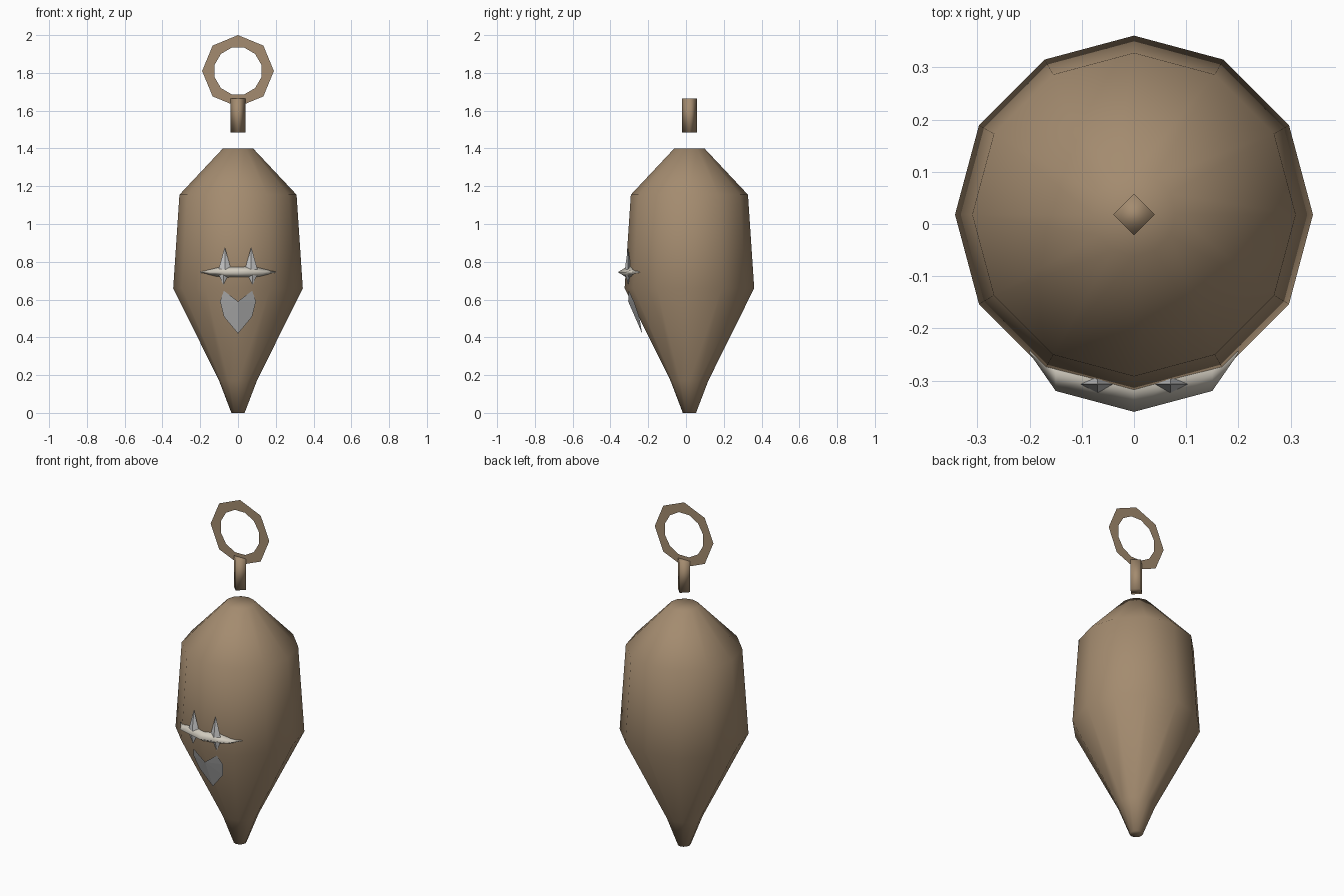
import bpy, bmesh, math
from mathutils import Vector

cube = bpy.data.objects.get("Cube")
if cube:
    bpy.data.objects.remove(cube, do_unlink=True)

AXIS_Y = 0.018


def material(name, rgb):
    m = bpy.data.materials.new(name)
    m.use_nodes = True
    m.diffuse_color = (*rgb, 1)
    m.node_tree.nodes["Principled BSDF"].inputs["Base Color"].default_value = (*rgb, 1)
    return m


bronze = material("bronze_brown", (0.37, 0.26, 0.16))
bone = material("bone_white", (0.64, 0.60, 0.52))
grey = material("pale_grey", (0.56, 0.56, 0.56))


def finish(name, bm, mat, smooth=True):
    bmesh.ops.recalc_face_normals(bm, faces=bm.faces)
    mesh = bpy.data.meshes.new(name)
    bm.to_mesh(mesh)
    bm.free()
    mesh.materials.append(mat)
    for p in mesh.polygons:
        p.use_smooth = smooth
    obj = bpy.data.objects.new(name, mesh)
    bpy.context.collection.objects.link(obj)
    return obj


def skin(bm, rings, cap=True):
    """Bridge equal-sized rings of points, closing both ends."""
    loops = [[bm.verts.new(p) for p in ring] for ring in rings]
    n = len(loops[0])
    for a, b in zip(loops, loops[1:]):
        for i in range(n):
            j = (i + 1) % n
            bm.faces.new((a[i], a[j], b[j], b[i]))
    if cap:
        bm.faces.new(loops[0])
        bm.faces.new(loops[-1])


def circle(r, z, sides, x=0, y=AXIS_Y, depth=1):
    steps = [2 * math.pi * i / sides for i in range(sides)]
    return [(x + r * math.cos(a), y + r * depth * math.sin(a), z) for a in steps]


# Body: twelve-sided turned drop
bm = bmesh.new()
profile = [(0.035, 0), (0.1, 0.17), (0.343, 0.66), (0.31, 1.155), (0.08, 1.4)]
skin(bm, [circle(r, z, 12) for r, z in profile])
finish("body", bm, bronze)

# Pin floating above the body
bm = bmesh.new()
skin(bm, [circle(0.04, z, 4) for z in (1.485, 1.665)])
finish("pin", bm, bronze)

# Flat hanging ring: octagon outside, rounder hole inside
bm = bmesh.new()
edges = []
for sides, r, turn in ((8, 0.19, 0), (12, 0.128, math.pi / 12)):
    loop = []
    for i in range(sides):
        a = 2 * math.pi * i / sides + turn
        loop.append(bm.verts.new((r * math.sin(a), AXIS_Y, 1.81 + r * math.cos(a))))
    edges += [bm.edges.new((loop[i - 1], loop[i])) for i in range(sides)]
bmesh.ops.triangle_fill(bm, edges=edges, use_beauty=True, normal=(0, -1, 0))
finish("hanging_ring", bm, bronze, smooth=False)

# Mouth bar: tapered diamond tube wrapped round the front
bm = bmesh.new()
half = [(0, -0.31, 0.05, 0.032), (0.075, -0.295, 0.045, 0.032),
        (0.15, -0.285, 0.035, 0.014), (0.2, -0.245, 0.003, 0.002)]
path = [(-x, y, d, h) for x, y, d, h in reversed(half[1:])] + half
skin(bm, [[(x, y - d, 0.745), (x, y, 0.745 + h), (x, y + d, 0.745), (x, y, 0.745 - h)]
          for x, y, d, h in path])
finish("mouth_bar", bm, bone)

# Fangs: a long one above and a short one below the bar on each side
for side, sx in (("left", 1), ("right", -1)):
    for part, x, r, base, tip in (("upper", 0.07, 0.033, 0.76, 0.875),
                                  ("lower", 0.077, 0.025, 0.73, 0.68)):
        bm = bmesh.new()
        skin(bm, [circle(r, base, 4, sx * x, -0.307, 0.5),
                  circle(0.001, tip, 4, sx * x, -0.307, 0.5)])
        finish(f"{side}_{part}_fang", bm, grey, smooth=False)

# Tongue: heart-shaped plate folded along its middle
bm = bmesh.new()
notch = bm.verts.new((0, -0.306, 0.59))
point = bm.verts.new((0, -0.232, 0.42))
for sx in (1, -1):
    rim = [bm.verts.new((sx * x, y, z)) for x, y, z in
           ((0.075, -0.303, 0.647), (0.095, -0.275, 0.59), (0.075, -0.248, 0.51))]
    outline = [notch, *rim, point]
    for i in range(1, 4):
        bm.faces.new((notch, outline[i], outline[i + 1]))
finish("tongue", bm, grey, smooth=False)
